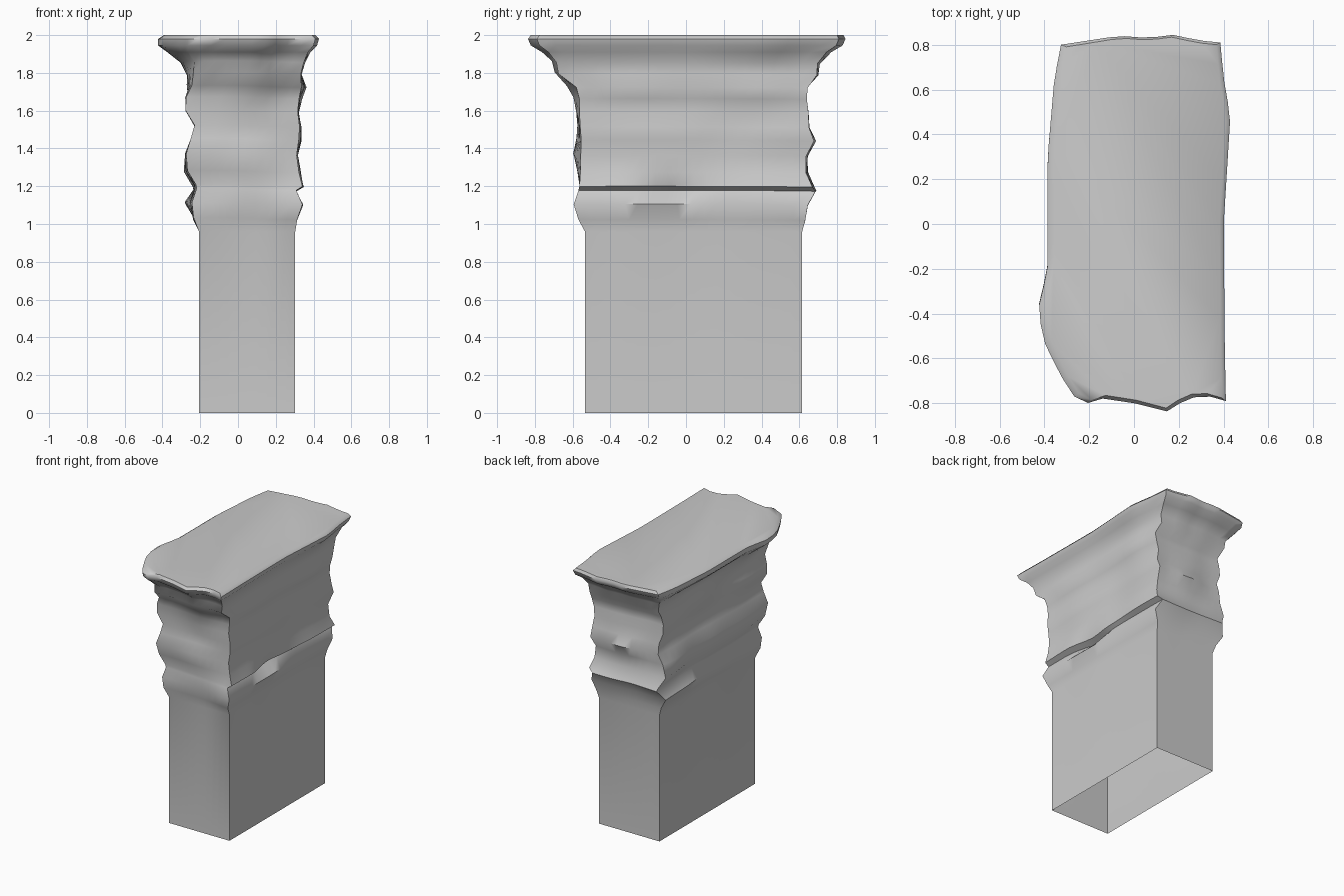
import bpy, bmesh, math
from mathutils import Vector, noise

if "Cube" in bpy.data.objects:
    bpy.data.objects.remove(bpy.data.objects["Cube"])

# Rough outline of the cap, one run of points per side (front, right, back, left)
SIDES = [
    [(-.27, -.77), (-.22, -.805), (-.17, -.775), (0, -.80), (.16, -.84), (.23, -.775), (.35, -.77), (.41, -.79)],
    [(.41, -.79), (.405, -.55), (.40, 0), (.43, .48), (.40, .65), (.385, .81)],
    [(.385, .81), (.28, .82), (.18, .845), (.06, .83), (-.07, .84), (-.33, .80)],
    [(-.33, .80), (-.36, .65), (-.39, .3), (-.39, -.2), (-.435, -.39), (-.40, -.54), (-.33, -.68), (-.27, -.77)],
]
COUNTS = [10, 18, 10, 18]
CORNERS = [(0, 0), (1, 0), (1, 1), (0, 1)]

# Rock levels: z, x min, x max, y min, y max, blend toward the cap outline
LEVELS = [
    (0, -.207, .303, -.535, .615, 0), (.96, -.207, .303, -.535, .615, 0),
    (1.03, -.25, .315, -.575, .635, 0), (1.11, -.29, .345, -.60, .645, 0),
    (1.185, -.235, .31, -.58, .69, 0), (1.205, -.24, .355, -.575, .68, 0),
    (1.28, -.29, .34, -.58, .65, 0), (1.37, -.28, .325, -.60, .655, 0),
    (1.45, -.25, .345, -.58, .71, 0), (1.52, -.23, .34, -.575, .66, 0),
    (1.60, -.29, .325, -.585, .66, .1), (1.67, -.31, .345, -.60, .655, .2),
    (1.73, -.29, .375, -.64, .665, .25), (1.80, -.28, .34, -.70, .71, .35),
    (1.86, -.31, .36, -.72, .72, .6), (1.91, -.38, .385, -.765, .77, .8),
    (1.945, -.43, .42, -.825, .83, 1), (1.98, -.43, .43, -.84, .845, 1),
    (2.0, -.40, .41, -.825, .835, 1),
]


def sample(pts, f):
    """Point at fraction f of the length of a polyline."""
    pts = [Vector(p) for p in pts]
    left = f * sum((b - a).length for a, b in zip(pts, pts[1:]))
    for a, b in zip(pts, pts[1:]):
        d = (b - a).length
        if left <= d:
            return a.lerp(b, left / d)
        left -= d
    return pts[-1]


# Matching pairs: position on a unit rectangle and on the normalised cap outline
pairs = []
for s in range(4):
    a, b = Vector(CORNERS[s]), Vector(CORNERS[(s + 1) % 4])
    for i in range(COUNTS[s]):
        f = i / COUNTS[s]
        c = sample(SIDES[s], f)
        pairs.append((a.lerp(b, f), Vector(((c.x + .435) / .865, (c.y + .84) / 1.685))))


def place(lv, k):
    r, c = pairs[k]
    uv = r.lerp(c, lv[5])
    return Vector((lv[1] + uv.x * (lv[2] - lv[1]), lv[3] + uv.y * (lv[4] - lv[3]), lv[0]))


# Weathered column with flared cap, open underneath
bm = bmesh.new()
rings = []
for lv in LEVELS:
    ring = []
    for k in range(len(pairs)):
        p = place(lv, k)
        if .97 < lv[0] < 1.9:
            base = place(LEVELS[1], k)
            n = noise.noise(Vector((p.x * 3, p.y * 2.5, p.z * 4)))
            w = max(.25, min(1.0, .72 + .6 * n)) if lv[0] < 1.75 else .95 + .1 * n
            p.xy = base.xy.lerp(p.xy, w)
            p.z += .02 * noise.noise(Vector((p.x * 2, p.y * 2, 7)))
            # shadowed hollow under the ledge on the right face
            if p.x > .25:
                p.x -= .05 * math.exp(-((p.y + .1) / .15) ** 2 - ((lv[0] - 1.19) / .04) ** 2)
        ring.append(bm.verts.new(p))
    rings.append(ring)
n = len(pairs)
for lo, hi in zip(rings, rings[1:]):
    for k in range(n):
        j = (k + 1) % n
        bm.faces.new((lo[k], lo[j], hi[j], hi[k]))
bm.faces.new(rings[-1])

me = bpy.data.meshes.new("rock_pillar")
bm.to_mesh(me)
bm.free()
ob = bpy.data.objects.new("rock_pillar", me)
bpy.context.collection.objects.link(ob)
bpy.context.view_layer.objects.active = ob
ob.select_set(True)
bpy.ops.object.shade_smooth_by_angle(angle=math.radians(50))
